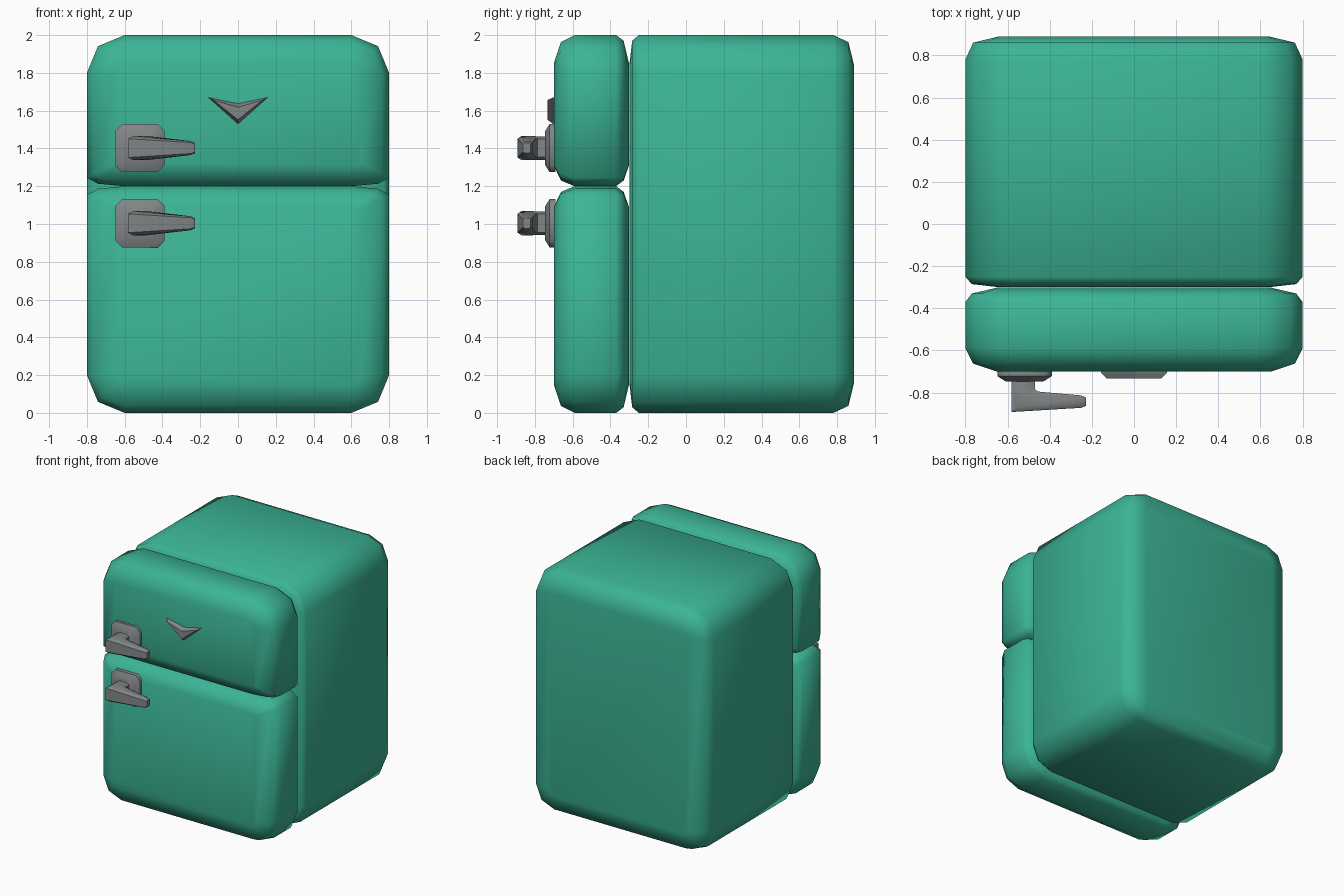
import bpy, bmesh, math

if "Cube" in bpy.data.objects:
    bpy.data.objects.remove(bpy.data.objects["Cube"])


def material(name, rgb):
    m = bpy.data.materials.new(name)
    m.diffuse_color = (*rgb, 1)
    m.use_nodes = True
    m.node_tree.nodes["Principled BSDF"].inputs["Base Color"].default_value = m.diffuse_color
    return m


TEAL = material("teal enamel", (0.044, 0.46, 0.305))
GREY = material("grey metal", (0.225, 0.24, 0.245))


def loft(name, rings, mat, smooth_angle):
    """Join rings of points into a closed solid."""
    bm = bmesh.new()
    vs = [[bm.verts.new(p) for p in r] for r in rings]
    n = len(rings[0])
    for a, b in zip(vs, vs[1:]):
        for i in range(n):
            j = (i + 1) % n
            bm.faces.new((a[i], a[j], b[j], b[i]))
    bm.faces.new(vs[0][::-1])
    bm.faces.new(vs[-1])
    bmesh.ops.recalc_face_normals(bm, faces=bm.faces)
    me = bpy.data.meshes.new(name)
    bm.to_mesh(me)
    bm.free()
    me.materials.append(mat)
    ob = bpy.data.objects.new(name, me)
    bpy.context.collection.objects.link(ob)
    if smooth_angle:
        bpy.ops.object.select_all(action='DESELECT')
        ob.select_set(True)
        bpy.context.view_layer.objects.active = ob
        bpy.ops.object.shade_smooth_by_angle(angle=math.radians(smooth_angle))
    return ob


def rounded_ring(y, x0, x1, z0, z1, rx, rb, rt, segs, s):
    """Rounded rectangle in the xz plane; rb, rt are bottom and top corner heights."""
    pts = []
    corners = [(x1, z1, 1, 1, rt), (x0, z1, -1, 1, rt),
               (x0, z0, -1, -1, rb), (x1, z0, 1, -1, rb)]
    for k, (cx, cz, sx, sz, rz) in enumerate(corners):
        for i in range(segs + 1):
            a = math.pi / 2 * (k + i / segs)
            pts.append((cx - sx * rx * s + math.cos(a) * rx * s, y,
                        cz - sz * rz * s + math.sin(a) * rz * s))
    return pts


def block(name, x0, x1, z0, z1, r, profile, mat, segs, angle):
    """profile rows: y, side inset, bottom inset, top inset."""
    rx, rb, rt = r
    rings = [rounded_ring(y, x0 + d, x1 - d, z0 + b, z1 - t, rx, rb, rt, segs,
                          max(0.2, 1 - d / 0.2)) for y, d, b, t in profile]
    return loft(name, rings, mat, angle)


# cabinet
body = [(-0.30, 0.16), (-0.285, 0.03), (-0.25, 0), (0.78, 0), (0.86, 0.037), (0.89, 0.16)]
block("cabinet", -0.8, 0.8, 0, 2, (0.2, 0.2, 0.2),
      [(y, d, d, d) for y, d in body], TEAL, 2, 89)

# doors: the edges that meet at the seam are tighter
door = [(-0.70, 0.15, 0.11), (-0.662, 0.037, 0.03), (-0.59, 0, 0),
        (-0.37, 0, 0), (-0.33, 0.03, 0.03), (-0.302, 0.15, 0.11)]
block("upper_door", -0.8, 0.8, 1.2, 2, (0.2, 0.045, 0.2),
      [(y, d, e, d) for y, d, e in door], TEAL, 2, 89)
block("lower_door", -0.8, 0.8, 0, 1.2, (0.2, 0.2, 0.045),
      [(y, d, d, e) for y, d, e in door], TEAL, 2, 89)


def lever_ring(a, b, h, zc):
    """Chamfered section between outer point a and inner point b, half height h."""
    t = 0.22
    quad = [(0, -1 + t), (0, 1 - t), (t, 1), (1 - t, 1),
            (1, 1 - t), (1, -1 + t), (1 - t, -1), (t, -1)]
    return [(a[0] + (b[0] - a[0]) * u, a[1] + (b[1] - a[1]) * u, zc + h * v)
            for u, v in quad]


# handles: mounting plate and tapered lever
for label, zc in (("upper", 1.402), ("lower", 1.004)):
    block(label + "_handle_plate", -0.648, -0.39, zc - 0.128, zc + 0.128,
          (0.035, 0.035, 0.035),
          [(-0.69, 0, 0, 0), (-0.722, 0, 0, 0), (-0.747, 0.04, 0.04, 0.04)], GREY, 1, 50)
    sections = [((-0.58, -0.735), (-0.47, -0.735), 0.062),
                ((-0.58, -0.785), (-0.47, -0.785), 0.062),
                ((-0.582, -0.892), (-0.455, -0.795), 0.064),
                ((-0.25, -0.872), (-0.25, -0.813), 0.037),
                ((-0.228, -0.862), (-0.228, -0.823), 0.027)]
    loft(label + "_handle_lever",
         [lever_ring(a, b, h, zc) for a, b, h in sections], GREY, 35)

# chevron trim on the upper door, bevelled towards the front
outer = [(-0.157, 1.67), (0, 1.637), (0.157, 1.67), (0, 1.53)]
inner = [(-0.13, 1.656), (0, 1.618), (0.13, 1.656), (0, 1.552)]
ob = loft("chevron_trim", [[(x, -0.69, z) for x, z in outer],
                           [(x, -0.704, z) for x, z in outer],
                           [(x, -0.733, z) for x, z in inner]], GREY, 0)
